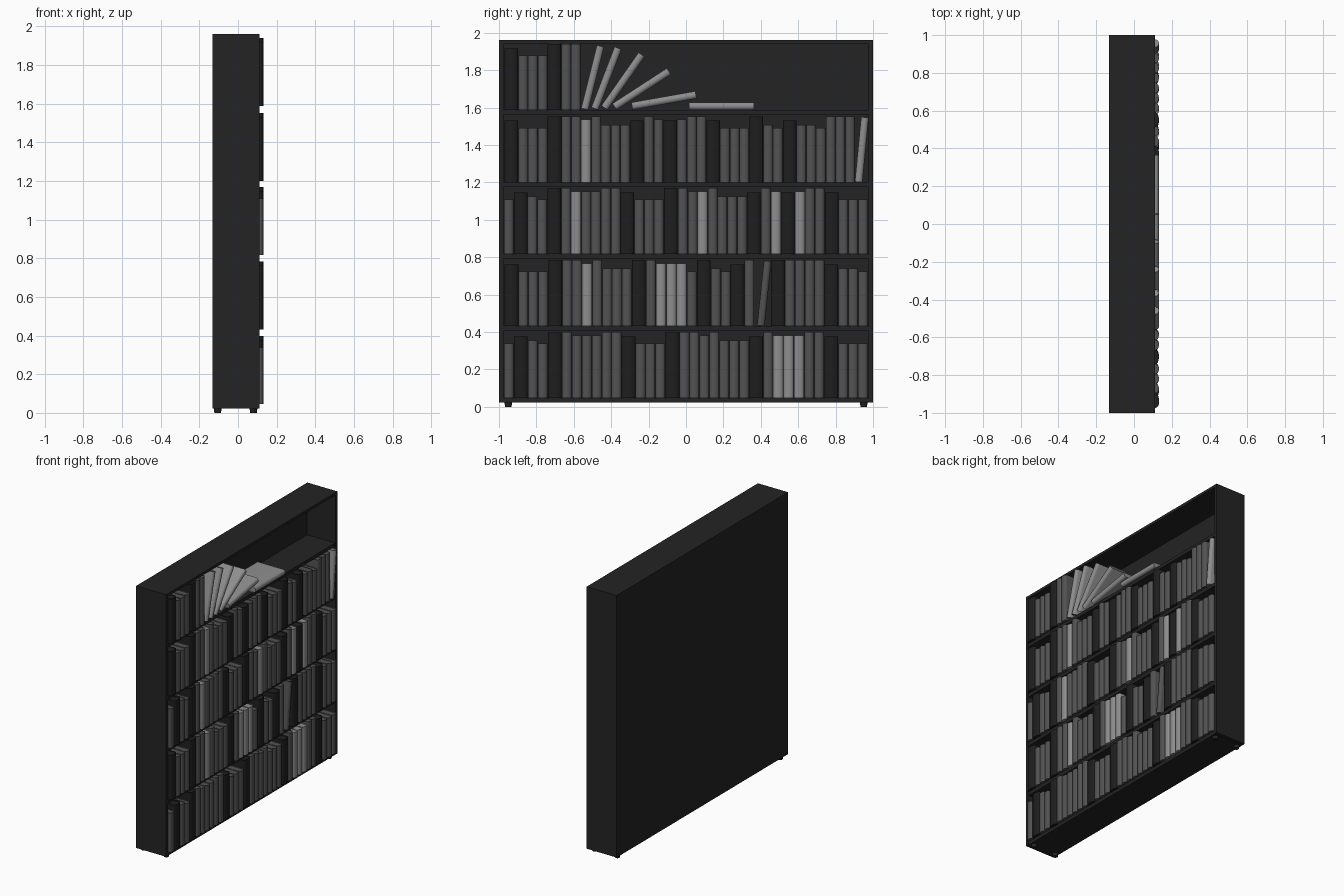
import bpy, bmesh, math
from mathutils import Matrix, Vector

if "Cube" in bpy.data.objects:
    bpy.data.objects.remove(bpy.data.objects["Cube"])


def material(name, v):
    m = bpy.data.materials.new(name)
    m.diffuse_color = (v, v, v, 1)
    m.use_nodes = True
    m.node_tree.nodes["Principled BSDF"].inputs["Base Color"].default_value = m.diffuse_color
    return m


BLACK = material("black_wood", 0.017)
MATS = [material("dark_cover", 0.013), material("mid_grey_cover", 0.085),
        material("light_grey_cover", 0.27)]


def finish(bm, name, mats):
    bmesh.ops.recalc_face_normals(bm, faces=bm.faces[:])
    me = bpy.data.meshes.new(name)
    for f in bm.faces:
        f.smooth = True
    bm.to_mesh(me)
    bm.free()
    me.set_sharp_from_angle(angle=math.radians(35))
    for m in mats:
        me.materials.append(m)
    ob = bpy.data.objects.new(name, me)
    bpy.context.collection.objects.link(ob)
    return ob


def box(name, x0, x1, y0, y1, z0, z1):
    bm = bmesh.new()
    bmesh.ops.create_cube(bm, size=1)
    for v in bm.verts:
        v.co = Vector(((x0 + x1) / 2 + v.co.x * (x1 - x0),
                       (y0 + y1) / 2 + v.co.y * (y1 - y0),
                       (z0 + z1) / 2 + v.co.z * (z1 - z0)))
    return finish(bm, name, [BLACK])


# Cabinet
X0, X1, Z0, Z1, T = -0.133, 0.112, 0.024, 1.96, 0.024
for s, n in ((-1, "left"), (1, "right")):
    a, b = sorted((s, s * (1 - T)))
    box("side_panel_" + n, X0, X1, a, b, Z0, Z1)
box("back_panel", X0, X0 + 0.015, -1 + T, 1 - T, Z0, Z1)
box("top_board", X0, X1, -1 + T, 1 - T, Z1 - 0.02, Z1)
SHELVES = [1.587, 1.2, 0.817, 0.432, 0.047]
for i, z in enumerate(SHELVES):
    box(f"shelf_{i + 1}", X0 + 0.015, X1 - 0.002, -1 + T, 1 - T, z - 0.025, z)

# Feet
for x in (-0.105, 0.08):
    for y in (-0.95, 0.95):
        bm = bmesh.new()
        bmesh.ops.create_cone(bm, cap_ends=True, segments=16, radius1=0.017,
                              radius2=0.021, depth=0.026,
                              matrix=Matrix.Translation((x, y, 0.013)))
        finish(bm, "foot", [BLACK])

# Books: rounded-spine wrap around a slightly smaller page block
BACK, EDGE, BULGE, COVER = -0.095, 0.115, 0.017, 0.004


def prism(bm, outline, z0, z1, mat, M):
    lo = [bm.verts.new(M @ Vector((x, y, z0))) for x, y in outline]
    hi = [bm.verts.new(M @ Vector((x, y, z1))) for x, y in outline]
    n = len(lo)
    faces = [bm.faces.new(lo[::-1]), bm.faces.new(hi)]
    for i in range(n):
        j = (i + 1) % n
        faces.append(bm.faces.new((lo[i], lo[j], hi[j], hi[i])))
    for f in faces:
        f.material_index = mat


def arc(h, bulge):
    pts = []
    for i in range(9):
        a = -math.pi / 2 + math.pi * i / 8
        pts.append((EDGE + bulge * math.cos(a), h * math.sin(a)))
    return pts


def book(bm, y, z, w, h, mat, tilt=0):
    """y, z is the lower corner on the +y side, about which the book tilts."""
    M = (Matrix.Translation((0, y, z)) @ Matrix.Rotation(-tilt, 4, 'X')
         @ Matrix.Translation((0, -w / 2, 0)))
    o, i = w / 2 - 0.0008, w / 2 - COVER
    wrap = ([(BACK, -o)] + arc(o, BULGE) + [(BACK, o), (BACK, i)]
            + arc(i, BULGE - COVER)[::-1] + [(BACK, -i)])
    prism(bm, wrap, 0, h, mat, M)
    pages = [(BACK + 0.006, -i)] + arc(i, BULGE - COVER) + [(BACK + 0.006, i)]
    prism(bm, pages, 0.004, h - 0.004, mat, M)


# letter: width, height, cover
KIND = {"K": (0.074, 0.33, 0), "D": (0.075, 0.352, 0), "t": (0.0525, 0.352, 1),
        "m": (0.0525, 0.335, 1), "s": (0.0525, 0.307, 1),
        "x": (0.0525, 0.292, 1), "L": (0.055, 0.335, 2), " ": (0.088, 0, 0)}
# row layout, first and last y
ROWS = [("KxxxDtt", -0.97, -0.563),
        ("KxxxDttLtsssKtmKmttKxxxDsxKssxttt", -0.97, 0.903),
        ("xKsxDtLmmttKxxxDtmLtsssKtLKLttKxxx", -0.974, 0.973),
        ("KxxxDttLtsssDtLLLxDsxKt DttttKssx", -0.97, 0.973),
        ("xKsxDtmmmttKxxxDttmtsssKtLLLttKxxx", -0.974, 0.973)]
# leaning books per row: pivot y, tilt in degrees, cover
LEAN = {0: [(-0.521, 14, 2), (-0.468, 21, 2), (-0.419, 35, 2),
            (-0.371, 57, 2), (-0.285, 80, 2), (0.017, 90, 2)],
        1: [(0.944, 5.5, 2)], 3: [(0.421, 6, 1)]}

for r, (code, y0, y1) in enumerate(ROWS):
    bm = bmesh.new()
    k = (y1 - y0) / sum(KIND[c][0] for c in code)
    y = y0
    for c in code:
        w, h, mat = KIND[c]
        y += w * k
        if h:
            book(bm, y, SHELVES[r], w * k, h, mat)
    for py, deg, mat in LEAN.get(r, []):
        book(bm, py, SHELVES[r], 0.042, 0.347, mat, math.radians(deg))
    finish(bm, f"books_row_{r + 1}", MATS)
